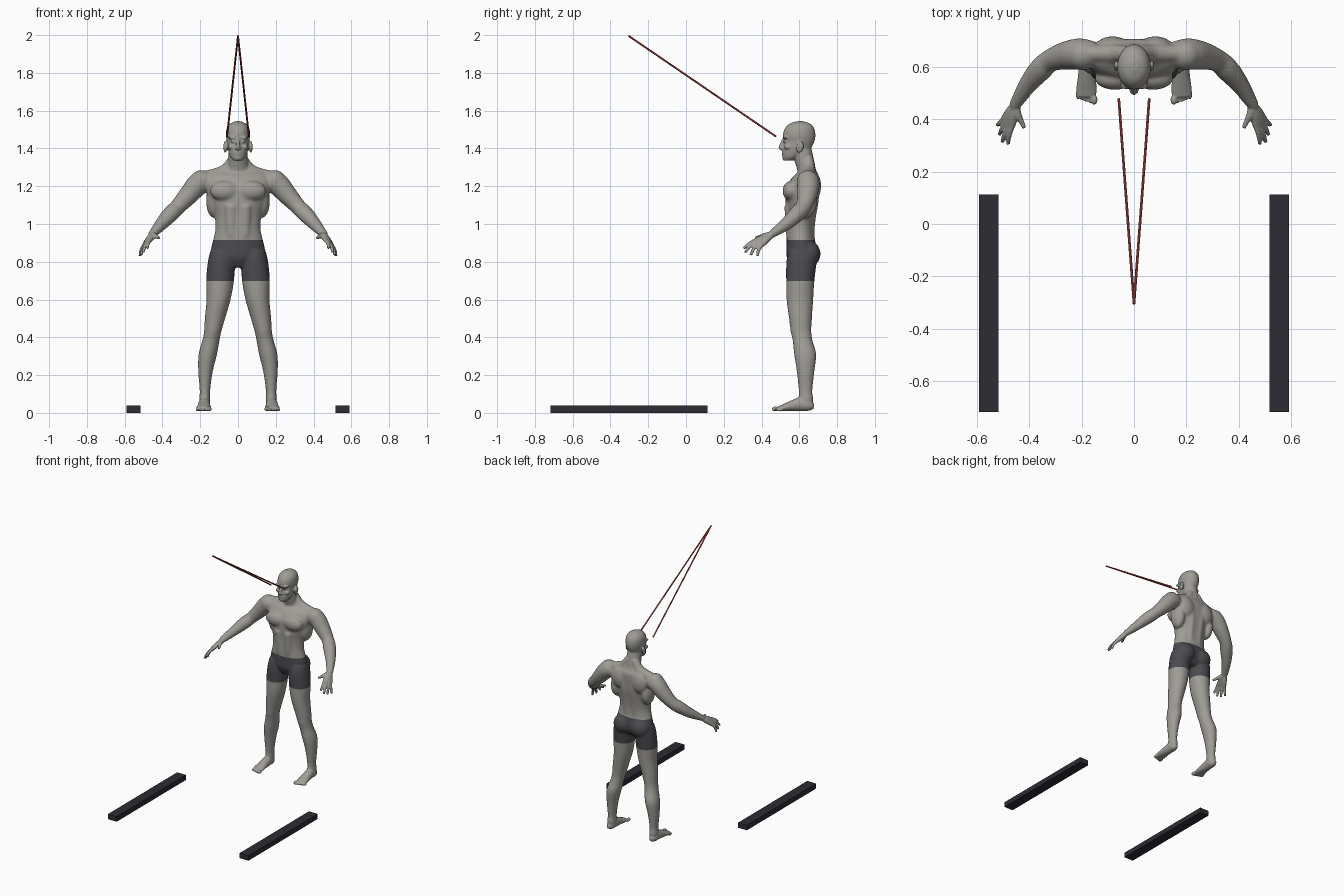
import bpy, bmesh, math
from mathutils import Vector, Matrix

cube = bpy.data.objects.get("Cube")
if cube:
    bpy.data.objects.remove(cube, do_unlink=True)


def material(name, color):
    m = bpy.data.materials.new(name)
    m.use_nodes = True
    m.diffuse_color = (*color, 1)
    m.node_tree.nodes["Principled BSDF"].inputs["Base Color"].default_value = (*color, 1)
    return m


skin = material("grey skin", (0.35, 0.335, 0.305))
cloth = material("charcoal cloth", (0.07, 0.07, 0.08))
dark = material("dark rail", (0.026, 0.025, 0.035))
red = material("red beam", (0.5, 0.075, 0.075))


def add_object(name, bm, *mats):
    mesh = bpy.data.meshes.new(name)
    bmesh.ops.recalc_face_normals(bm, faces=bm.faces)
    bm.to_mesh(mesh)
    bm.free()
    for m in mats:
        mesh.materials.append(m)
    obj = bpy.data.objects.new(name, mesh)
    bpy.context.scene.collection.objects.link(obj)
    return obj


def spline(rows, steps=4):
    """Smooth curve through rows of numbers."""
    out = []
    for i in range(len(rows) - 1):
        a, b, c, d = (rows[max(0, min(len(rows) - 1, i + k))] for k in (-1, 0, 1, 2))
        for s in range(steps):
            t = s / steps
            out.append([q + t / 2 * (r - p + t * (2*p - 5*q + 4*r - s3 + t * (3*(q - r) + s3 - p)))
                        for p, q, r, s3 in zip(a, b, c, d)])
    return out + [list(rows[-1])]


def loft(bm, rows, level=False, sides=28):
    """Skin elliptical rings (x, y, z, radius a, radius b); level rings stay horizontal."""
    rows = spline(rows)
    rings = []
    for i, (x, y, z, ra, rb) in enumerate(rows):
        u, v = Vector((1, 0, 0)), Vector((0, 1, 0))
        if not level:
            t = Vector(rows[min(i + 1, len(rows) - 1)][:3]) - Vector(rows[max(i - 1, 0)][:3])
            u = t.cross(Vector((0, 0, 1))).normalized()
            v = u.cross(t).normalized()
        angles = [2 * math.pi * k / sides for k in range(sides)]
        rings.append([bm.verts.new(Vector((x, y, z)) + u * ra * math.cos(a) + v * rb * math.sin(a))
                      for a in angles])
    for lo, hi in zip(rings, rings[1:]):
        for k in range(sides):
            n = (k + 1) % sides
            bm.faces.new((lo[k], lo[n], hi[n], hi[k]))
    bm.faces.new(rings[0])
    bm.faces.new(rings[-1])


def blob(bm, pos, radii, tilt=0):
    m = Matrix.Translation(pos) @ Matrix.Rotation(tilt, 4, 'X') @ Matrix.Diagonal((*radii, 1))
    bmesh.ops.create_icosphere(bm, subdivisions=3, radius=1, matrix=m)


def tube(bm, points):
    loft(bm, [(*p, r, r) for p, r in points], sides=14)


bm = bmesh.new()

# Left leg
loft(bm, [(.086, .613, .86, .06, .07), (.088, .611, .80, .072, .08), (.095, .605, .70, .074, .075),
          (.103, .603, .60, .064, .071), (.122, .606, .50, .054, .061), (.134, .609, .43, .046, .055),
          (.144, .618, .38, .046, .053), (.160, .631, .31, .049, .059), (.172, .633, .22, .039, .047),
          (.175, .633, .12, .028, .037), (.176, .635, .07, .029, .038), (.177, .637, .03, .026, .032)], level=True)
blob(bm, (.134, .572, .44), (.028, .02, .035))
blob(bm, (.07, .65, .842), (.072, .063, .07))

# Left foot and toes
loft(bm, [(.178, .677, .034, .012, .014), (.178, .65, .038, .028, .028), (.178, .61, .046, .031, .037),
          (.18, .56, .037, .034, .028), (.181, .515, .027, .039, .018), (.182, .485, .021, .036, .012)])
for i in range(5):
    x = .152 + i * .0155
    size = .013 if i == 0 else .0085
    blob(bm, (x, .474 + .005 * i, .008 + size), (size, .02, size))

# Left arm
loft(bm, [(.15, .645, 1.225, .05, .05), (.205, .648, 1.215, .06, .06), (.265, .641, 1.15, .053, .052),
          (.32, .622, 1.09, .043, .042), (.355, .59, 1.055, .045, .043), (.405, .53, 1.0, .035, .034),
          (.45, .46, .95, .023, .021), (.458, .45, .941, .022, .019)])
blob(bm, (.195, .645, 1.225), (.062, .06, .061))

# Left hand
wrist = Vector((.453, .455, .945))
fingers = [((.463, .378, .917), (.480, .305, .871)), ((.477, .376, .907), (.502, .312, .849)),
           ((.489, .384, .896), (.512, .342, .835)), ((.497, .398, .886), (.520, .378, .830))]
for knuckle, tip in fingers:
    k, t = Vector(knuckle), Vector(tip)
    tube(bm, [(wrist, .016), ((wrist + k) / 2, .017), (k, .0125)])
    bend = k.lerp(t, .5) + Vector((.004, -.004, .004))
    tube(bm, [(k, .0115), (bend, .0095), (t, .0075)])
tube(bm, [(wrist, .017), ((.444, .418, .938), .0155), ((.430, .392, .932), .0105), ((.418, .366, .926), .008)])

# Chest, back and shoulder muscles
blob(bm, (.072, .553, 1.175), (.078, .042, .053))
blob(bm, (.082, .668, 1.20), (.07, .048, .085))
blob(bm, (.127, .635, 1.12), (.042, .06, .09))
loft(bm, [(.033, .655, .93, .03, .024), (.035, .658, 1.02, .03, .028), (.038, .675, 1.14, .03, .03),
          (.04, .67, 1.24, .03, .03)], level=True)
tube(bm, [((.02, .645, 1.345), .03), ((.06, .65, 1.288), .034), ((.12, .65, 1.262), .034), ((.19, .65, 1.25), .03)])
loft(bm, [(.034, .555, .93, .03, .024), (.036, .552, 1.0, .032, .026), (.038, .55, 1.1, .034, .03)], level=True)

# Left side of the face
blob(bm, (.068, .603, 1.408), (.009, .019, .032), -.2)
blob(bm, (.025, .528, 1.437), (.014, .012, .009))
blob(bm, (.027, .527, 1.457), (.026, .014, .008))
blob(bm, (.036, .54, 1.408), (.018, .022, .015))
blob(bm, (.009, .508, 1.402), (.009, .010, .007))

# Mirror everything so far to the right side
half = bmesh.ops.duplicate(bm, geom=bm.verts[:] + bm.edges[:] + bm.faces[:])["geom"]
bmesh.ops.scale(bm, vec=(-1, 1, 1), verts=[g for g in half if isinstance(g, bmesh.types.BMVert)])
bmesh.ops.reverse_faces(bm, faces=[g for g in half if isinstance(g, bmesh.types.BMFace)])

# Torso
loft(bm, [(0, .61, .77, .06, .05), (0, .612, .82, .125, .078), (0, .612, .87, .142, .08),
          (0, .608, .915, .132, .075), (0, .606, .98, .119, .073), (0, .61, 1.05, .126, .077),
          (0, .613, 1.12, .15, .086), (0, .618, 1.19, .17, .086), (0, .635, 1.25, .172, .07),
          (0, .645, 1.28, .14, .045), (0, .645, 1.305, .07, .038)], level=True, sides=40)

# Neck and head
loft(bm, [(0, .645, 1.24, .06, .045), (0, .635, 1.30, .056, .05), (0, .623, 1.35, .052, .052),
          (0, .61, 1.42, .048, .05)], level=True)
loft(bm, [(0, .54, 1.335, .022, .022), (0, .558, 1.355, .041, .047), (0, .582, 1.39, .053, .072),
          (0, .598, 1.435, .059, .081), (0, .599, 1.47, .064, .086), (0, .601, 1.505, .06, .078),
          (0, .603, 1.53, .043, .056), (0, .605, 1.544, .014, .018)], level=True, sides=40)
tube(bm, [((0, .52, 1.452), .009), ((0, .508, 1.425), .010), ((0, .500, 1.405), .010), ((0, .508, 1.396), .008)])
blob(bm, (0, .528, 1.35), (.021, .019, .015))
blob(bm, (0, .518, 1.378), (.021, .013, .005))
blob(bm, (0, .519, 1.368), (.019, .012, .005))

# Fuse the parts into one continuous figure
body = add_object("body", bm, skin, cloth)
bpy.context.view_layer.objects.active = body
fuse = body.modifiers.new("fuse", 'REMESH')
fuse.mode = 'VOXEL'
fuse.voxel_size = .0045
relax = body.modifiers.new("relax", 'SMOOTH')
relax.factor, relax.iterations = .5, 3
for name in ("fuse", "relax"):
    bpy.ops.object.modifier_apply(modifier=name)

# Soften the muscles, then cut the waistband and hems of the shorts
WAIST, HEM = .915, .697
bm = bmesh.new()
bm.from_mesh(body.data)
soft = [v for v in bm.verts if .09 < v.co.z < 1.31 and abs(v.co.x) < .4]
for _ in range(18):
    bmesh.ops.smooth_vert(bm, verts=soft, factor=.5, use_axis_x=True, use_axis_y=True, use_axis_z=True)
for z in (WAIST, HEM):
    bmesh.ops.bisect_plane(bm, geom=bm.verts[:] + bm.edges[:] + bm.faces[:],
                           plane_co=(0, 0, z), plane_no=(0, 0, 1))
for f in bm.faces:
    c = f.calc_center_median()
    f.smooth = True
    f.material_index = int(HEM < c.z < WAIST and abs(c.x) < .25)
bm.to_mesh(body.data)
bm.free()

# Floor rails and sight beams on both sides
for side, label in ((1, "left"), (-1, "right")):
    bm = bmesh.new()
    bmesh.ops.create_cube(bm, size=1, matrix=Matrix.Translation((side * .553, -.302, .019))
                          @ Matrix.Diagonal((.074, .83, .038, 1)))
    add_object(label + "_floor_rail", bm, dark)

    start, end = Vector((side * .058, .477, 1.463)), Vector((0, -.304, 1.996))
    aim = (end - start).to_track_quat('Z', 'Y').to_matrix().to_4x4()
    bm = bmesh.new()
    bmesh.ops.create_cone(bm, cap_ends=True, segments=8, radius1=.005, radius2=.005, depth=(end - start).length,
                          matrix=Matrix.Translation((start + end) / 2) @ aim)
    add_object(label + "_sight_beam", bm, red)
